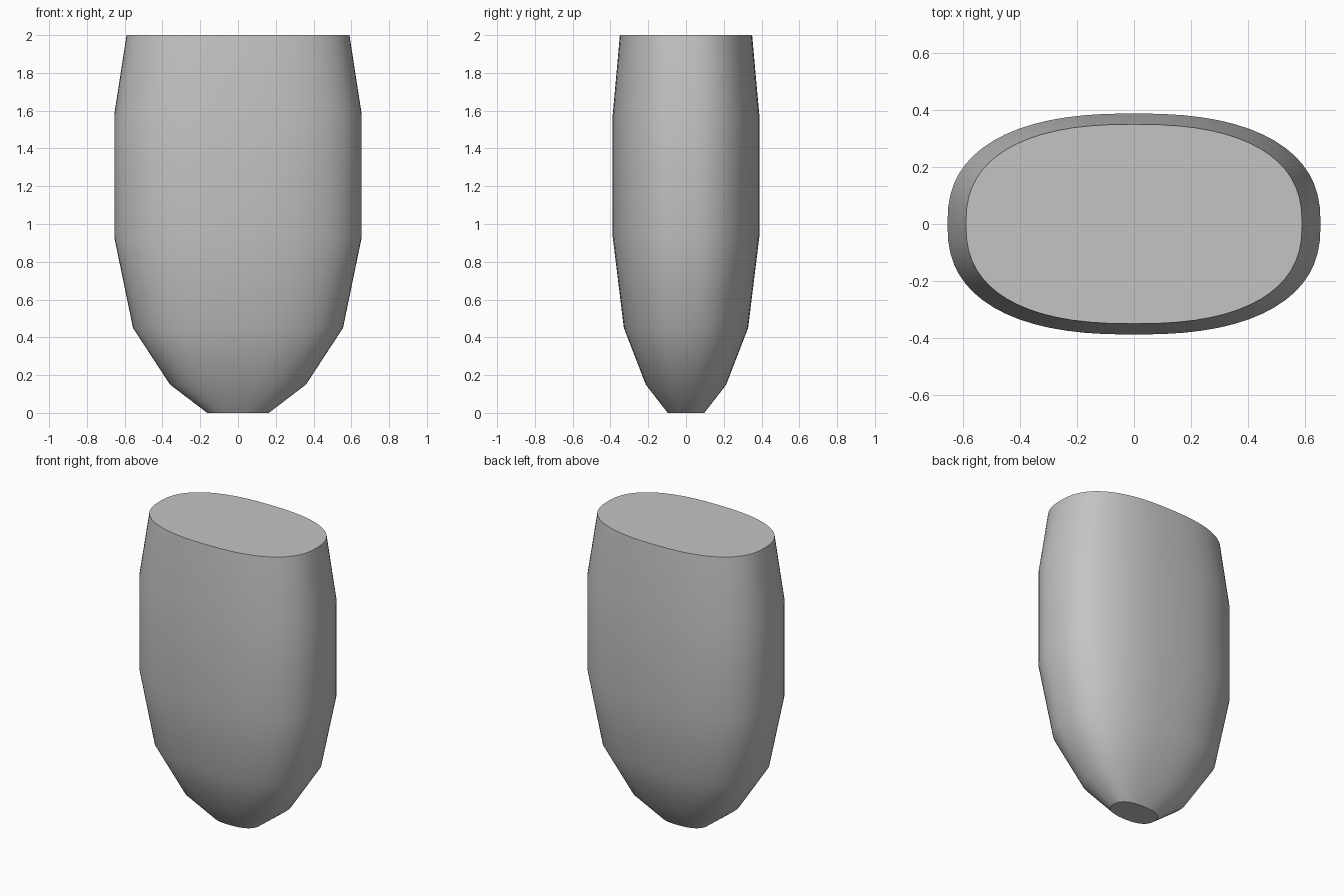
import bpy
import bmesh
from math import sin, cos, pi, copysign, radians

cube = bpy.data.objects.get("Cube")
if cube:
    bpy.data.objects.remove(cube, do_unlink=True)

SIDES = 64
ROUNDNESS = 2.45  # 2 is an ellipse, higher is boxier

# Height, half width and half depth of each cross-section
SECTIONS = [
    (0.0, 0.163, 0.097),
    (0.15, 0.36, 0.213),
    (0.45, 0.556, 0.329),
    (0.93, 0.655, 0.388),
    (1.58, 0.655, 0.388),
    (2.0, 0.59, 0.35),
]


def rounded(value):
    return copysign(abs(value) ** (2 / ROUNDNESS), value)


def make_material(name, color):
    mat = bpy.data.materials.new(name)
    mat.use_nodes = True
    mat.diffuse_color = color
    mat.node_tree.nodes["Principled BSDF"].inputs["Base Color"].default_value = color
    return mat


# Tapered body lofted through the sections, closed at both ends
bm = bmesh.new()
rings = []
for z, half_width, half_depth in SECTIONS:
    angles = [2 * pi * i / SIDES for i in range(SIDES)]
    rings.append([bm.verts.new((half_width * rounded(cos(a)),
                                half_depth * rounded(sin(a)), z)) for a in angles])
for low, high in zip(rings, rings[1:]):
    for i in range(SIDES):
        j = (i + 1) % SIDES
        bm.faces.new((low[i], low[j], high[j], high[i]))
bm.faces.new(rings[0][::-1])
bm.faces.new(rings[-1])
bmesh.ops.recalc_face_normals(bm, faces=bm.faces)

mesh = bpy.data.meshes.new("tapered_body")
bm.to_mesh(mesh)
bm.free()
body = bpy.data.objects.new("tapered_body", mesh)
bpy.context.collection.objects.link(body)
mesh.materials.append(make_material("light grey", (0.55, 0.55, 0.55, 1)))

# Smooth sides with crisp end rims
bpy.ops.object.select_all(action="DESELECT")
body.select_set(True)
bpy.context.view_layer.objects.active = body
bpy.ops.object.shade_smooth_by_angle(angle=radians(30))
